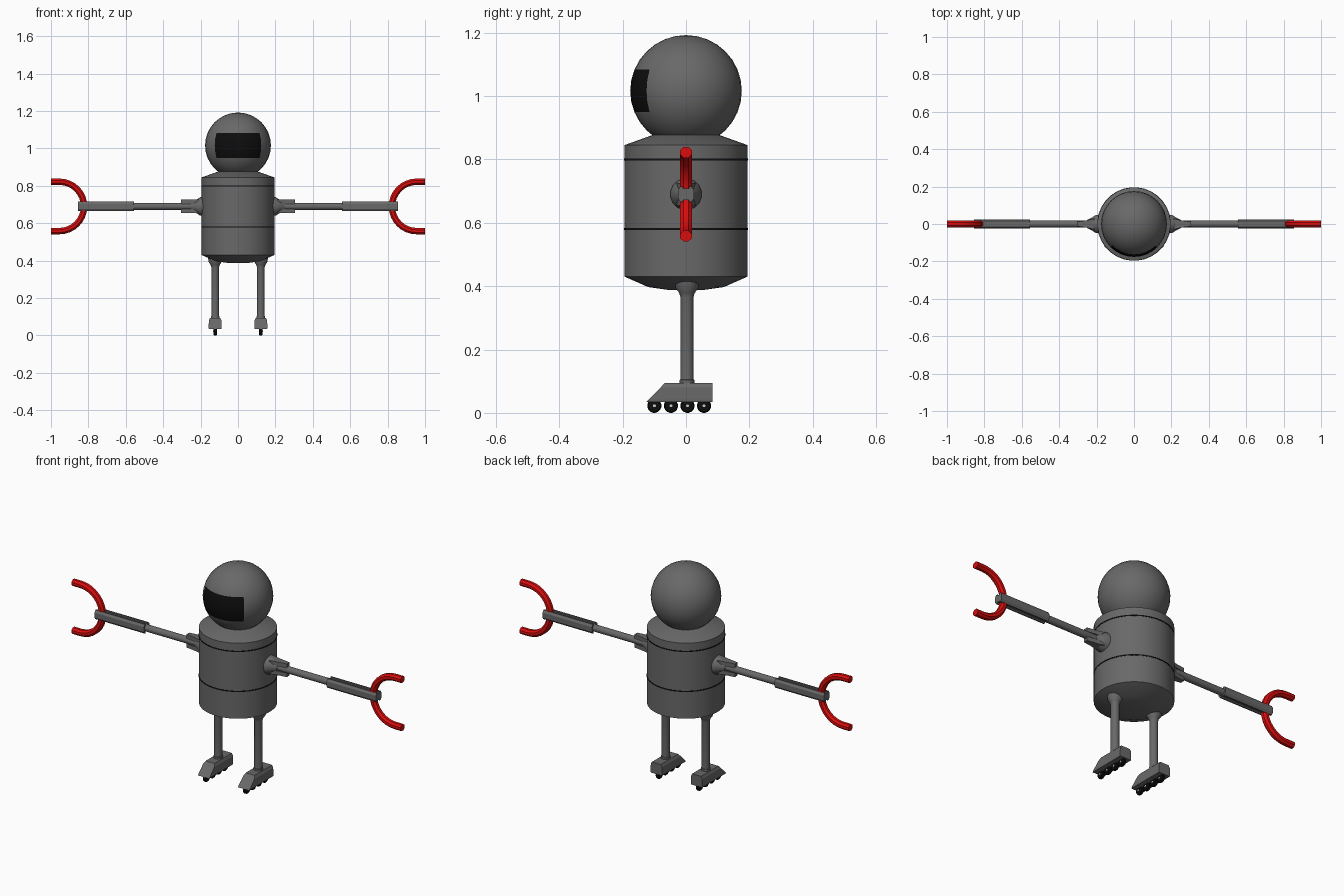
import bpy, bmesh, math
from mathutils import Vector, Matrix

if "Cube" in bpy.data.objects:
    bpy.data.objects.remove(bpy.data.objects["Cube"])


def material(name, rgb):
    m = bpy.data.materials.new(name)
    m.diffuse_color = (*rgb, 1)
    m.use_nodes = True
    m.node_tree.nodes["Principled BSDF"].inputs["Base Color"].default_value = m.diffuse_color
    return m


GREY = material("dark grey", (0.14, 0.14, 0.14))
BLACK = material("black", (0.004, 0.004, 0.004))
RED = material("red", (0.70, 0.004, 0.004))
LIGHT = material("light grey", (0.6, 0.6, 0.6))

Z_AXIS = Matrix.Identity(4)
X_AXIS = Matrix.Rotation(math.radians(90), 4, 'Y')


def finish(bm, name, mats, angle=35):
    bmesh.ops.recalc_face_normals(bm, faces=bm.faces)
    me = bpy.data.meshes.new(name)
    bm.to_mesh(me)
    bm.free()
    ob = bpy.data.objects.new(name, me)
    bpy.context.collection.objects.link(ob)
    for m in mats:
        me.materials.append(m)
    bpy.ops.object.select_all(action='DESELECT')
    ob.select_set(True)
    bpy.context.view_layer.objects.active = ob
    if angle:
        bpy.ops.object.shade_smooth_by_angle(angle=math.radians(angle))
    return ob


def skin(bm, rings):
    """Join rings of points into a closed, capped tube."""
    loops = [[bm.verts.new(p) for p in r] for r in rings]
    n = len(loops[0])
    for a, b in zip(loops, loops[1:]):
        for i in range(n):
            bm.faces.new((a[i], a[(i + 1) % n], b[(i + 1) % n], b[i]))
    bm.faces.new(loops[0])
    bm.faces.new(loops[-1])


def lathe(name, profile, mat, sides=16, origin=(0, 0, 0), axis=Z_AXIS, angle=35):
    """Profile is (radius, height) pairs along the axis."""
    bm = bmesh.new()
    M = Matrix.Translation(origin) @ axis
    turn = [2 * math.pi * (i + 0.5) / sides for i in range(sides)]
    skin(bm, [[M @ Vector((r * math.cos(t), r * math.sin(t), h)) for t in turn] for r, h in profile])
    return finish(bm, name, [mat], angle)


# Torso with dark seams
lathe("torso", [(0.05, 0.387), (0.12, 0.397), (0.195, 0.43), (0.195, 0.845),
                (0.105, 0.877), (0.05, 0.88)], GREY, 32)
for z, label in ((0.8, "upper_seam"), (0.58, "lower_seam")):
    lathe(label, [(0.1965, z - 0.003), (0.1965, z + 0.003)], BLACK, 32)

# Head, with the visor as coloured faces on its front
bm = bmesh.new()
bmesh.ops.create_uvsphere(bm, u_segments=32, v_segments=16, radius=0.176)
for f in bm.faces:
    c = f.calc_center_median()
    if abs(c.z) < 0.068 and c.y < -abs(c.x):
        f.material_index = 1
head = finish(bm, "head", [GREY, BLACK])
head.location.z = 1.016

ARM_Z = 0.69
for s, side in ((1, "left"), (-1, "right")):
    # Shoulder cone and rod
    ax = X_AXIS if s > 0 else Matrix.Rotation(math.radians(-90), 4, 'Y')
    o = (0, 0, ARM_Z)
    lathe(side + "_shoulder", [(0.05, 0.17), (0.05, 0.203), (0.033, 0.228), (0.022, 0.25)],
          GREY, 16, o, ax)
    lathe(side + "_upper_arm", [(0.019, 0.22), (0.019, 0.57)], GREY, 12, o, ax)

    # Fork plates above and below the rod
    bm = bmesh.new()
    for d in (1, -1):
        skin(bm, [[(s * x, y, ARM_Z + d * z) for y, z in
                   ((-w, 0.014), (w, 0.014), (w, h), (-w, h))]
                  for x, w, h in ((0.21, 0.03, 0.036), (0.25, 0.02, 0.036), (0.305, 0.012, 0.036))])
    finish(bm, side + "_shoulder_fork", [GREY], 0)

    # Forearm with a shallow groove along top and bottom
    q = [(0.025, 0.013), (0.017, 0.025), (0.009, 0.025), (0.009, 0.018)]
    section = (q + [(-y, z) for y, z in reversed(q)] + [(-y, -z) for y, z in q]
               + [(y, -z) for y, z in reversed(q)])
    bm = bmesh.new()
    skin(bm, [[(s * x, y, ARM_Z + z) for y, z in section] for x in (0.555, 0.855)])
    finish(bm, side + "_forearm", [GREY], 0)

    # Open claw: half circle with short straight tips
    R, tube, cx, n = 0.132, 0.0185, 0.955, 16
    path = [(1.0, R, math.pi / 2)]
    for i in range(n + 1):
        a = math.pi / 2 + math.pi * i / n
        path.append((cx + R * math.cos(a), R * math.sin(a), a))
    path.append((1.0, -R, 3 * math.pi / 2))
    bm = bmesh.new()
    rings = []
    for x, z, a in path:
        ring = []
        for k in range(8):
            t = 2 * math.pi * (k + 0.5) / 8
            u, v = tube * math.cos(t), tube * math.sin(t) * 1.08
            ring.append((s * (x + u * math.cos(a)), v, ARM_Z + z + u * math.sin(a)))
        rings.append(ring)
    skin(bm, rings)
    finish(bm, side + "_claw", [RED], 30)

    # Leg with flared hip and ankle collar
    lx = s * 0.122
    lathe(side + "_leg", [(0.024, 0.085), (0.024, 0.104), (0.021, 0.105), (0.021, 0.365),
                          (0.025, 0.378), (0.037, 0.395), (0.039, 0.425)], GREY, 16, (lx, 0.003, 0))

    # Skate boot: side profile lofted from wide base to narrower top
    bm = bmesh.new()
    skin(bm, [[(lx - w, a, z), (lx + w, a, z), (lx + w, 0.083, z), (lx - w, 0.083, z)]
              for w, a, z in ((0.034, -0.125, 0.034), (0.035, -0.118, 0.042),
                              (0.034, -0.08, 0.08), (0.027, -0.068, 0.094))])
    finish(bm, side + "_boot", [GREY], 0)

    # Wheels and hubs
    for i in range(4):
        wo = (lx, -0.1 + 0.0523 * i, 0.0225)
        lathe(f"{side}_wheel_{i + 1}", [(0.019, -0.009), (0.0225, -0.005), (0.0225, 0.005),
                                        (0.019, 0.009)], BLACK, 16, wo, X_AXIS)
        lathe(f"{side}_hub_{i + 1}", [(0.005, -0.011), (0.005, 0.011)], LIGHT, 8, wo, X_AXIS)
